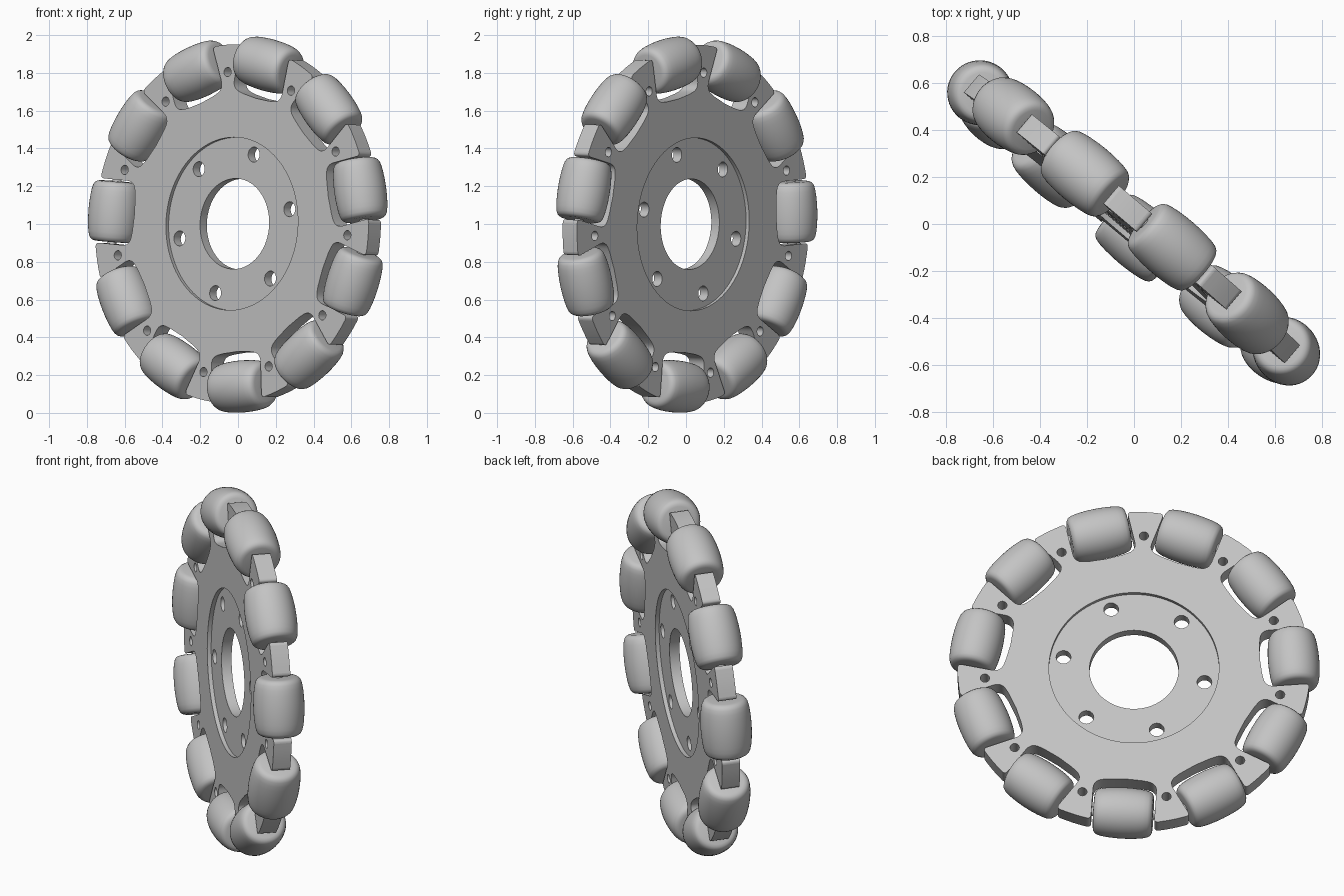
import bpy, bmesh
from math import sin, cos, pi, radians, sqrt
from mathutils import Matrix, Vector

cube = bpy.data.objects.get("Cube")
if cube:
    bpy.data.objects.remove(cube, do_unlink=True)

ROLLERS = 11
PITCH = 2 * pi / ROLLERS
PHASE = radians(12)
PLATE_R = 0.95
SLOT_HALF = 0.171
ROLLER_ORBIT = 0.862

# Wheel frame: x and y lie in the wheel plane, z is the axle
turn, lean = radians(40.3), radians(2)
across = Vector((cos(turn), -sin(turn), 0))
up = Vector((sin(turn) * sin(lean), cos(turn) * sin(lean), cos(lean)))
FRAME = Matrix((across, up, across.cross(up))).transposed().to_4x4()
FRAME.translation = (0, 0, 1)

grey = bpy.data.materials.new("light_grey")
grey.use_nodes = True
colour = (0.55, 0.55, 0.55, 1)
grey.diffuse_color = colour
grey.node_tree.nodes["Principled BSDF"].inputs["Base Color"].default_value = colour


def activate(obj):
    bpy.ops.object.select_all(action='DESELECT')
    obj.select_set(True)
    bpy.context.view_layer.objects.active = obj


def circle(radius, centre=(0, 0), sides=32):
    return [(centre[0] + radius * cos(2 * pi * i / sides),
             centre[1] + radius * sin(2 * pi * i / sides)) for i in range(sides)]


def ring_of_holes(count, orbit, radius, phase):
    return [circle(radius, (orbit * cos(phase + 2 * pi * i / count),
                            orbit * sin(phase + 2 * pi * i / count)), 20)
            for i in range(count)]


def rounded(corners, steps=6):
    """Closed outline from (point, fillet size) corners."""
    out = []
    for i, (p, size) in enumerate(corners):
        if not size:
            out.append(p)
            continue
        before, after = corners[i - 1][0], corners[(i + 1) % len(corners)][0]
        a = p + (before - p).normalized() * size
        b = p + (after - p).normalized() * size
        for k in range(steps + 1):
            t = k / steps
            out.append(a * (1 - t) ** 2 + p * (2 * t * (1 - t)) + b * t ** 2)
    return out


def flat_part(name, outlines, thickness):
    """Extruded plate; the first outline is the edge, the rest are holes."""
    curve = bpy.data.curves.new(name, 'CURVE')
    curve.dimensions = '2D'
    curve.fill_mode = 'BOTH'
    curve.extrude = thickness / 2
    for outline in outlines:
        spline = curve.splines.new('POLY')
        spline.points.add(len(outline) - 1)
        for point, co in zip(spline.points, outline):
            point.co = (co[0], co[1], 0, 1)
        spline.use_cyclic_u = True
    obj = bpy.data.objects.new(name, curve)
    bpy.context.collection.objects.link(obj)
    activate(obj)
    bpy.ops.object.convert(target='MESH')
    obj = bpy.context.object
    bm = bmesh.new()
    bm.from_mesh(obj.data)
    bmesh.ops.remove_doubles(bm, verts=bm.verts, dist=1e-5)
    bmesh.ops.recalc_face_normals(bm, faces=bm.faces)
    bm.to_mesh(obj.data)
    bm.free()
    obj.data.materials.clear()
    obj.data.materials.append(grey)
    bpy.ops.object.shade_smooth_by_angle(angle=radians(30))
    obj.matrix_world = FRAME
    return obj


# Rim plate with one roller slot per pitch
lip = sqrt(PLATE_R ** 2 - SLOT_HALF ** 2)
slot = [((lip, -SLOT_HALF), 0.025), ((0.697, -SLOT_HALF), 0.05),
        ((0.685, -0.09), 0), ((0.68, 0), 0), ((0.685, 0.09), 0),
        ((0.697, SLOT_HALF), 0.05), ((lip, SLOT_HALF), 0.025)]
corners = []
for i in range(ROLLERS):
    angle = PHASE + i * PITCH
    spin = Matrix.Rotation(angle, 2)
    corners += [(spin @ Vector(p), size) for p, size in slot]
    for k in (-0.08, -0.04, 0, 0.04, 0.08):
        a = angle + PITCH / 2 + k
        corners.append((Vector((PLATE_R * cos(a), PLATE_R * sin(a))), 0))
spoke_holes = ring_of_holes(ROLLERS, 0.805, 0.025, PHASE + PITCH / 2)
flat_part("rim_plate", [rounded(corners), circle(0.458, sides=96)] + spoke_holes, 0.10)

# Thinner hub web, recessed on both sides
bolt_holes = ring_of_holes(6, 0.387, 0.04, radians(11.5))
flat_part("hub_web", [circle(0.462, sides=96), circle(0.24, sides=64)] + bolt_holes, 0.056)


# Barrel roller with its axle pin, lathed around local y
half = [(0.0, 0.18), (0.025, 0.18), (0.025, 0.16), (0.09, 0.16), (0.104, 0.157),
        (0.116, 0.149), (0.124, 0.135), (0.130, 0.11), (0.134, 0.08), (0.137, 0.04)]
profile = half + [(0.138, 0)] + [(r, -y) for r, y in reversed(half)]
bm = bmesh.new()
verts = [bm.verts.new((r, y, 0)) for r, y in profile]
edges = [bm.edges.new(pair) for pair in zip(verts, verts[1:])]
bmesh.ops.spin(bm, geom=verts + edges, cent=(0, 0, 0), axis=(0, 1, 0),
               angle=2 * pi, steps=48, use_duplicate=False)
bmesh.ops.remove_doubles(bm, verts=bm.verts, dist=1e-5)
bmesh.ops.recalc_face_normals(bm, faces=bm.faces)
roller_mesh = bpy.data.meshes.new("roller")
bm.to_mesh(roller_mesh)
bm.free()
roller_mesh.materials.append(grey)

for i in range(ROLLERS):
    roller = bpy.data.objects.new(f"roller_{i + 1}", roller_mesh)
    bpy.context.collection.objects.link(roller)
    roller.matrix_world = (FRAME @ Matrix.Rotation(PHASE + i * PITCH, 4, 'Z')
                           @ Matrix.Translation((ROLLER_ORBIT, 0, 0)))
    if i == 0:
        activate(roller)
        bpy.ops.object.shade_smooth_by_angle(angle=radians(40))
